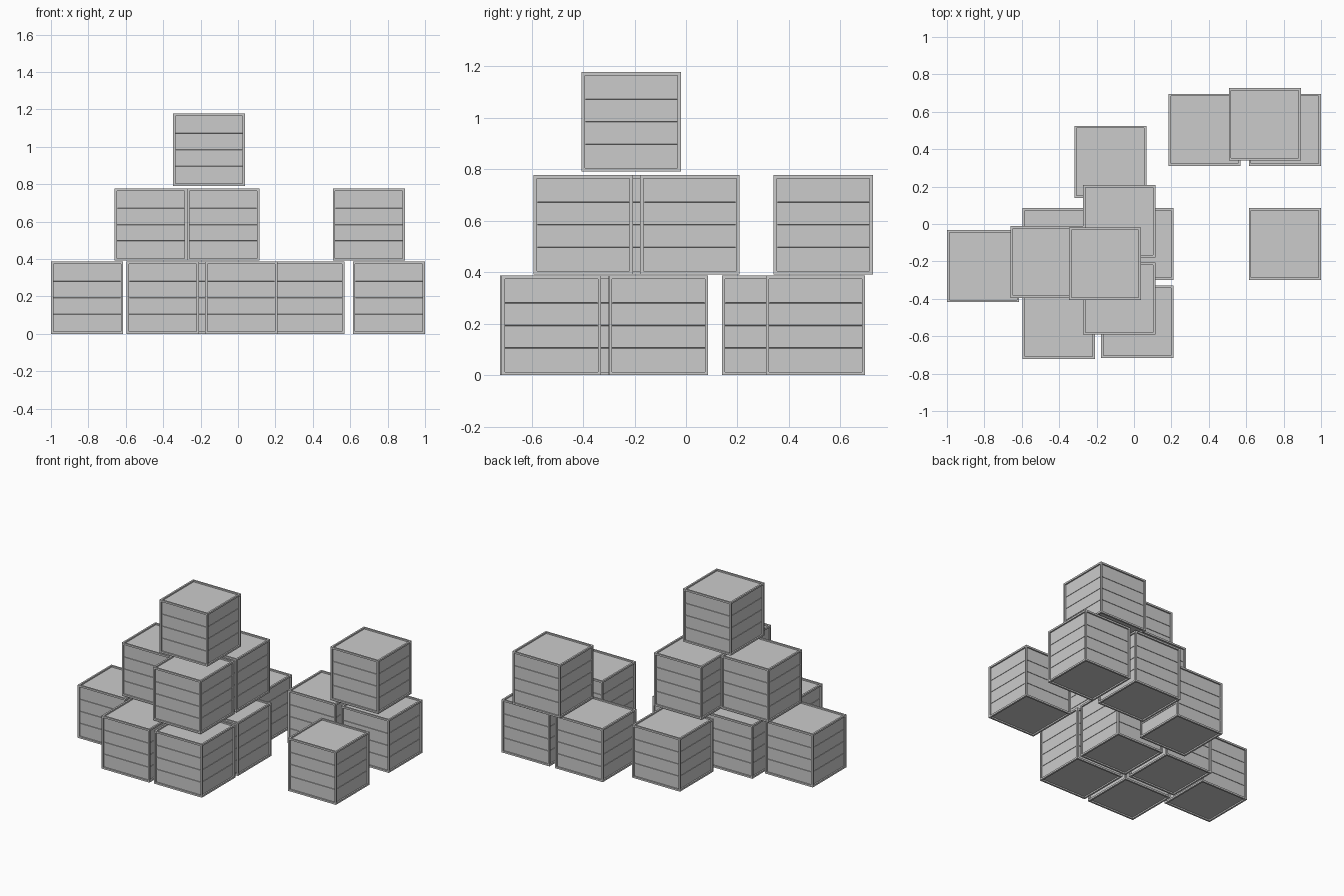
import bpy, bmesh
from mathutils import Vector

if "Cube" in bpy.data.objects:
    bpy.data.objects.remove(bpy.data.objects["Cube"])

S = 0.386          # crate size
H = S / 2
RIM = 0.018        # frame width
DEPTH = 0.010      # panel recess
GAP = 0.0015       # half width of plank groove
GROOVE = 0.006     # groove depth


def crate_mesh():
    bm = bmesh.new()
    bmesh.ops.create_cube(bm, size=S)
    # frame rim with recessed panels on all six faces
    bmesh.ops.inset_individual(bm, faces=bm.faces[:], thickness=RIM, depth=0)
    panels = [f for f in bm.faces
              if f.calc_center_median().length > H - 1e-4
              and all(max(abs(c) for c in f.calc_center_median()) > H - 1e-4
                      and sorted(abs(c) for c in f.calc_center_median())[1] < 1e-4
                      for _ in [0])]
    for f in panels:
        n = f.normal.copy()
        r = bmesh.ops.extrude_discrete_faces(bm, faces=[f])
        # rebuild recess as connected walls
        bmesh.ops.translate(bm, verts=r["faces"][0].verts[:], vec=-n * DEPTH)
    # three grooves split every side panel into four planks
    step = (S - 2 * RIM) / 4
    levels = [-step, 0, step]
    for z in levels:
        for dz in (-GAP, 0, GAP):
            bmesh.ops.bisect_plane(bm, geom=bm.verts[:] + bm.edges[:] + bm.faces[:],
                                   plane_co=Vector((0, 0, z + dz)), plane_no=Vector((0, 0, 1)))
    for v in bm.verts:
        if any(abs(v.co.z - z) < 1e-5 for z in levels):
            for i in (0, 1):
                if abs(abs(v.co[i]) - (H - DEPTH)) < 1e-4:
                    v.co[i] -= GROOVE if v.co[i] > 0 else -GROOVE
    bmesh.ops.recalc_face_normals(bm, faces=bm.faces[:])
    me = bpy.data.meshes.new("crate")
    bm.to_mesh(me)
    bm.free()
    return me


# crate centres (x, y) for each layer, keyed by base height
layers = {
    0.0: [(-0.807, -0.225), (-0.402, -0.108), (-0.402, -0.529), (0.017, -0.523),
          (0.017, -0.107), (-0.126, 0.332), (0.377, 0.503), (0.807, 0.503),
          (0.807, -0.107)],
    0.391: [(0.700, 0.533), (-0.079, 0.015), (-0.079, -0.399), (-0.467, -0.203)],
    0.791: [(-0.155, -0.213)],
}
mesh = crate_mesh()
names = ("bottom_crate", "middle_crate", "top_crate")
for name, (z, spots) in zip(names, layers.items()):
    for i, (x, y) in enumerate(spots, 1):
        ob = bpy.data.objects.new(f"{name}_{i}", mesh)
        ob.location = (x, y, z + H)
        bpy.context.collection.objects.link(ob)
